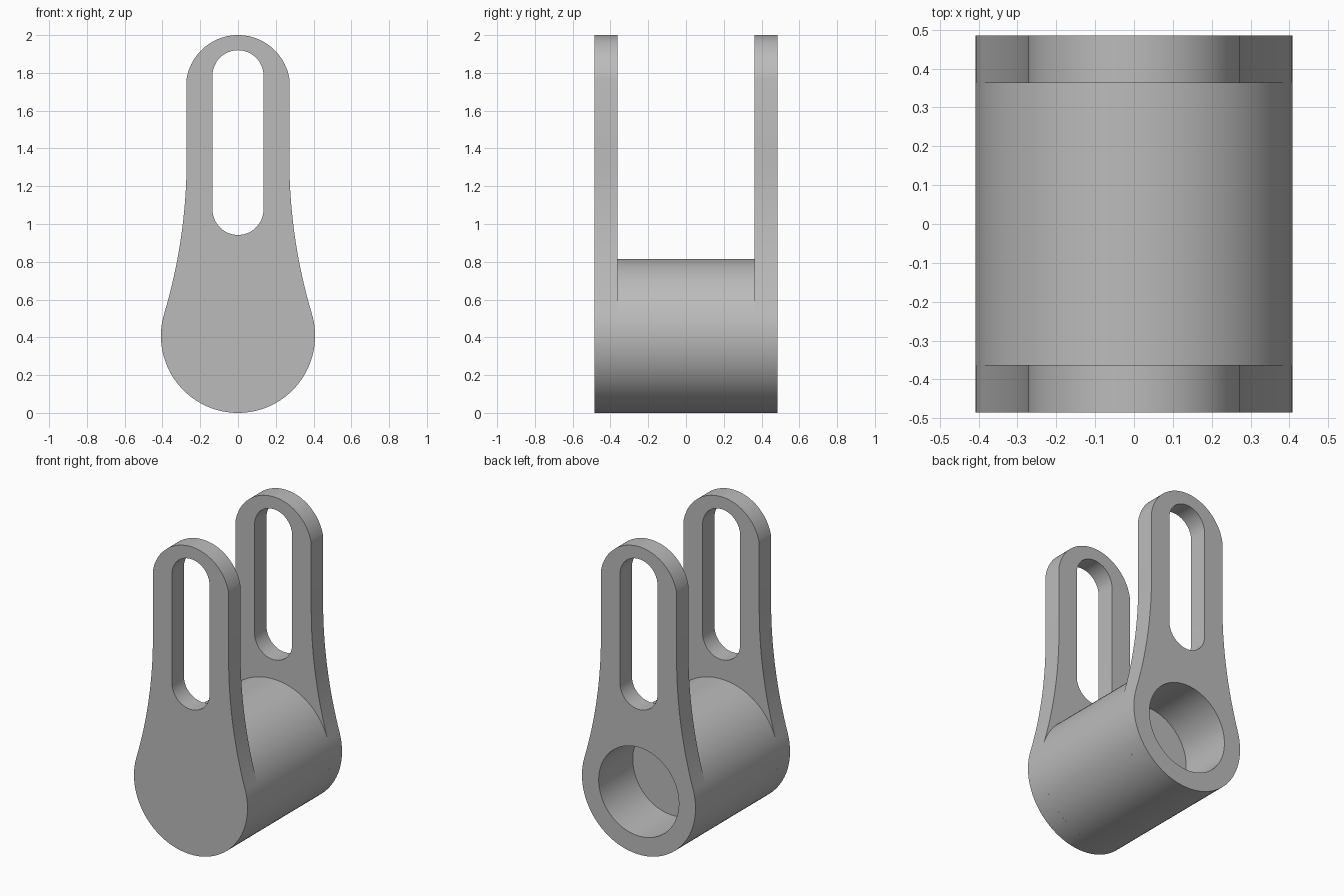
import bpy, bmesh, math
from math import sin, cos, pi

cube = bpy.data.objects.get("Cube")
if cube:
    bpy.data.objects.remove(cube, do_unlink=True)

R = 0.408            # barrel radius and axis height
BORE = 0.288         # blind bore radius
HALF, INNER = 0.485, 0.363
FLOOR = HALF - 0.35  # y of the bore floor
NECK = 0.272         # half width of the upper arm

grey = bpy.data.materials.new("plain grey")
grey.use_nodes = True
grey.diffuse_color = (0.5, 0.5, 0.5, 1)
grey.node_tree.nodes["Principled BSDF"].inputs["Base Color"].default_value = (0.5, 0.5, 0.5, 1)


def arc(cx, cz, r, a0, a1, n):
    return [(cx + r * cos(a0 + (a1 - a0) * i / n), cz + r * sin(a0 + (a1 - a0) * i / n))
            for i in range(n + 1)]


def finish(name, bm):
    bmesh.ops.remove_doubles(bm, verts=bm.verts, dist=1e-5)
    mesh = bpy.data.meshes.new(name)
    bm.to_mesh(mesh)
    bm.free()
    mesh.materials.clear()
    mesh.materials.append(grey)
    obj = bpy.data.objects.new(name, mesh)
    bpy.context.collection.objects.link(obj)
    bpy.ops.object.select_all(action='DESELECT')
    obj.select_set(True)
    bpy.context.view_layer.objects.active = obj
    bpy.ops.object.shade_smooth_by_angle(angle=math.radians(30))
    return obj


def plate(name, loops, y):
    """Extruded flat plate: first loop is the outline, the others are holes."""
    curve = bpy.data.curves.new(name, 'CURVE')
    curve.dimensions = '2D'
    curve.fill_mode = 'BOTH'
    curve.extrude = (HALF - INNER) / 2
    for pts in loops:
        sp = curve.splines.new('POLY')
        sp.points.add(len(pts) - 1)
        for p, (x, z) in zip(sp.points, pts):
            p.co = (x, z, 0, 1)
        sp.use_cyclic_u = True
    tmp = bpy.data.objects.new(name + "_outline", curve)
    bpy.context.collection.objects.link(tmp)
    bpy.context.view_layer.update()
    mesh = bpy.data.meshes.new_from_object(tmp.evaluated_get(bpy.context.evaluated_depsgraph_get()))
    bpy.data.objects.remove(tmp, do_unlink=True)
    bm = bmesh.new()
    bm.from_mesh(mesh)
    bpy.data.meshes.remove(mesh)
    for v in bm.verts:
        x, z, d = v.co
        v.co = (x, y - d, z)
    bmesh.ops.remove_doubles(bm, verts=bm.verts, dist=1e-5)
    bmesh.ops.recalc_face_normals(bm, faces=bm.faces)
    return finish(name, bm)


# Plate outline: round foot, concave flank tangent to it, straight arm, round top
t = 0.29
flank_r = (R * cos(t) - NECK) / (1 - cos(t))
flank_z = R + R * sin(t) + flank_r * sin(t)
top_r = 0.276
top_z = 2 - top_r
top_a = math.acos(NECK / top_r)
foot = arc(0, R, R, -pi / 2, t, 36)
flank = arc(NECK + flank_r, flank_z, flank_r, pi + t, pi, 16)
crown = arc(0, top_z, top_r, top_a, pi / 2, 20)
right = foot + flank[1:] + crown
outline = right + [(-x, z) for x, z in reversed(right[1:-1])]

# Rounded slot and bore openings
s = 0.135
slot = arc(0, 1.92 - s, s, 0, pi, 24) + arc(0, 0.942 + s, s, pi, 2 * pi, 24)
bore = arc(0, R, BORE, 0, 2 * pi, 96)[:-1]

mid = (HALF + INNER) / 2
plate("front_plate", [outline, slot], -mid)
plate("back_plate", [outline, slot, bore], mid)

# Barrel between the plates, with the blind bore open to the back
bm = bmesh.new()


def ring(r, y):
    return [bm.verts.new((x, y, z)) for x, z in arc(0, R, r, 0, 2 * pi, 96)[:-1]]


def bridge(a, b):
    for i in range(len(a)):
        j = (i + 1) % len(a)
        bm.faces.new((a[i], a[j], b[j], b[i]))


bridge(ring(R, -INNER), ring(R, INNER))
inner_end = ring(BORE, FLOOR)
bridge(ring(BORE, INNER), inner_end)
bm.faces.new(inner_end)
bm.normal_update()
for f in bm.faces:
    c = f.calc_center_median()
    radial = math.hypot(c.x, c.z - R)
    outward = f.normal.x * c.x + f.normal.z * (c.z - R)
    # outer skin faces out, bore wall faces its axis, floor faces the back
    good = f.normal.y > 0 if radial < 0.1 else (outward > 0) == (radial > 0.35)
    if not good:
        f.normal_flip()
finish("barrel", bm)
